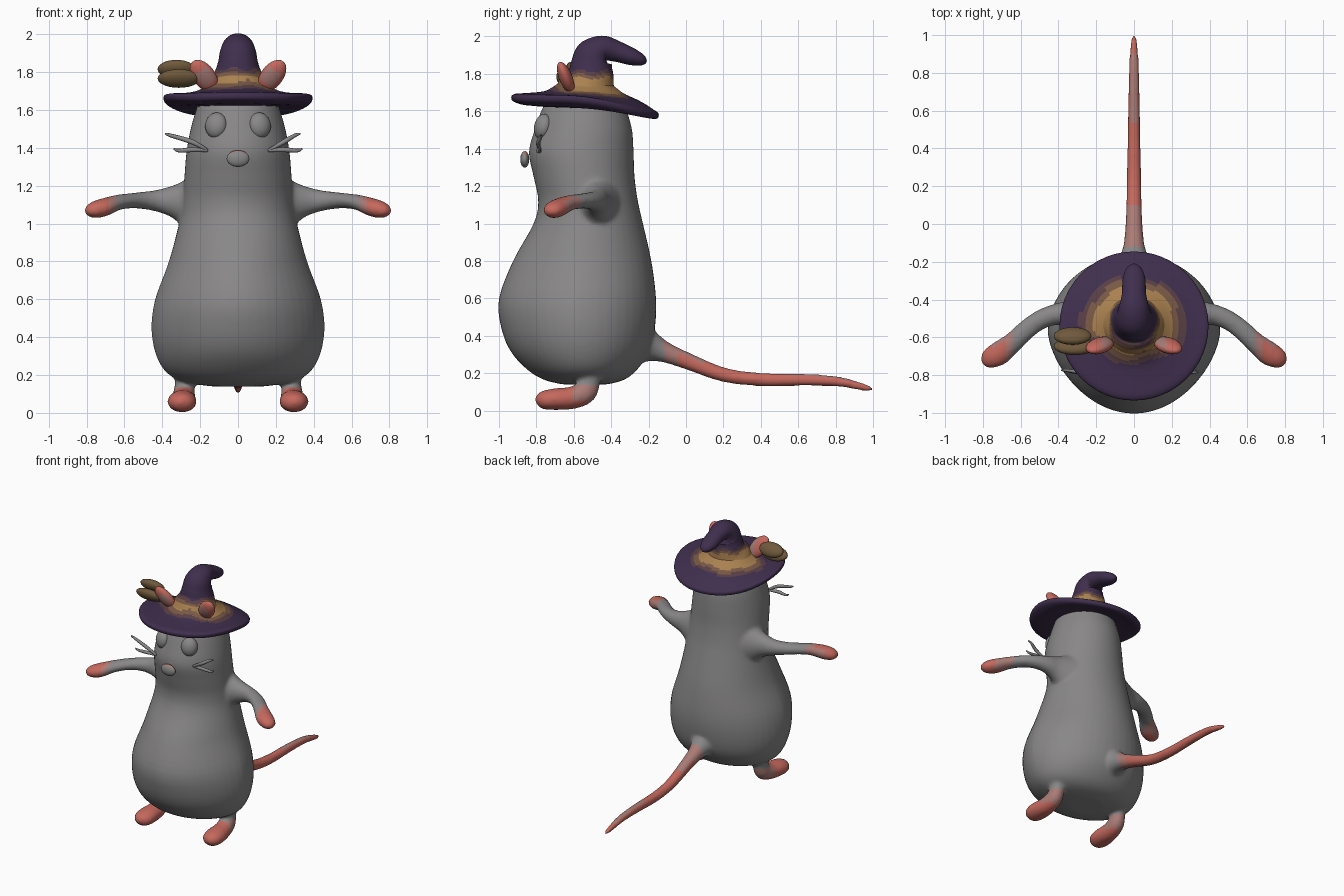
import bpy, bmesh, math
from mathutils import Vector, Matrix, Euler

cube = bpy.data.objects.get("Cube")
if cube:
    bpy.data.objects.remove(cube, do_unlink=True)


def material(name, rgb):
    m = bpy.data.materials.new(name)
    m.use_nodes = True
    m.diffuse_color = (*rgb, 1)
    bsdf = next(n for n in m.node_tree.nodes if n.type == 'BSDF_PRINCIPLED')
    bsdf.inputs["Base Color"].default_value = (*rgb, 1)
    return m


grey = material("fur grey", (.25, .243, .243))
pink = material("skin pink", (.56, .14, .11))
dusty = material("dusty pink", (.4, .2, .18))
purple = material("hat purple", (.05, .028, .075))
plum = material("hat plum brown", (.1, .05, .06))
brown = material("hat brown", (.19, .1, .06))
tan = material("band tan", (.4, .22, .08))
olive = material("nut brown", (.16, .1, .045))


def spline(pts, steps):
    """Catmull-Rom interpolation of tuples of any length."""
    out = []
    for i in range(len(pts) - 1):
        p0, p1, p2, p3 = (pts[max(i - 1, 0)], pts[i], pts[i + 1], pts[min(i + 2, len(pts) - 1)])
        for k in range(steps):
            t = k / steps
            out.append([b + .5 * t * (c - a + t * (2 * a - 5 * b + 4 * c - d + t * (3 * (b - c) + d - a)))
                        for a, b, c, d in zip(p0, p1, p2, p3)])
    return out + [list(pts[-1])]


def loft(bm, pts, ref=(1, 0, 0), flat=False, steps=4, seg=32):
    """Closed tube through (x, y, z, radius along ref, radius across)."""
    pts = spline(pts, steps)
    centres = [Vector(p[:3]) for p in pts]
    rings = []
    for i, p in enumerate(pts):
        t = centres[min(i + 1, len(pts) - 1)] - centres[max(i - 1, 0)]
        t = Vector((0, 0, 1)) if flat else t.normalized()
        a = Vector(ref)
        a = (a - t * a.dot(t)).normalized()
        b = t.cross(a)
        rings.append([bm.verts.new(centres[i] + a * p[3] * math.cos(q) + b * p[4] * math.sin(q))
                      for q in (2 * math.pi * k / seg for k in range(seg))])
    faces = [bm.faces.new(rings[0][::-1]), bm.faces.new(rings[-1])]
    for r, s in zip(rings, rings[1:]):
        for k in range(seg):
            n = (k + 1) % seg
            faces.append(bm.faces.new((r[k], r[n], s[n], s[k])))
    bmesh.ops.recalc_face_normals(bm, faces=faces)
    return [v for r in rings for v in r]


def ellipsoid(bm, loc, radii, rot=(0, 0, 0)):
    mat = Matrix.LocRotScale(Vector(loc), Euler(rot), Vector(radii))
    bmesh.ops.create_uvsphere(bm, u_segments=24, v_segments=14, radius=1, matrix=mat)


def make(name, bm, mats):
    me = bpy.data.meshes.new(name)
    bm.to_mesh(me)
    bm.free()
    ob = bpy.data.objects.new(name, me)
    bpy.context.collection.objects.link(ob)
    for m in mats:
        me.materials.append(m)
    me.shade_smooth()
    return ob


def paint(ob, rule):
    for p in ob.data.polygons:
        p.material_index = rule(p.center, p.normal)


# Body with arms, legs and tail fused into one smooth skin
bm = bmesh.new()
# height, half width, front, back
profile = [(.14, .14, -.66, -.42), (.165, .29, -.76, -.33), (.22, .385, -.85, -.26), (.32, .438, -.94, -.195),
           (.45, .457, -.99, -.165), (.6, .438, -1, -.16), (.8, .365, -.925, -.185), (1, .312, -.815, -.23),
           (1.12, .293, -.79, -.257), (1.25, .283, -.815, -.275), (1.38, .272, -.84, -.28),
           (1.5, .25, -.81, -.288), (1.6, .222, -.775, -.315), (1.67, .2, -.74, -.34)]
trunk = loft(bm, [(0, (f + b) / 2, z, w, (b - f) / 2) for z, w, f, b in profile], flat=True, seg=48)
# Belly narrows towards the front
for v in trunk:
    depth = max(0, -.58 - v.co.y) / .42
    v.co.x *= 1 - .13 * depth * min(1, max(0, 1.1 - v.co.z) / .3)
for s in (1, -1):
    # Arm and hand
    loft(bm, [(s * x, y, z, h, w) for x, y, z, h, w in (
        (.18, -.48, 1.1, .2, .16), (.27, -.475, 1.11, .135, .105), (.34, -.475, 1.117, .088, .072),
        (.42, -.48, 1.12, .06, .056), (.5, -.51, 1.122, .046, .052), (.57, -.56, 1.12, .04, .052),
        (.64, -.625, 1.11, .041, .054),
        (.71, -.682, 1.085, .048, .064), (.76, -.71, 1.072, .044, .056), (.79, -.725, 1.066, .03, .04),
        (.808, -.732, 1.062, .008, .01))], ref=(0, 0, 1))
    # Leg and foot
    loft(bm, [(s * x, y, z, r, q) for x, y, z, r, q in (
        (.26, -.5, .34, .13, .13), (.275, -.51, .24, .08, .085), (.28, -.515, .17, .053, .06),
        (.285, -.54, .1, .058, .064), (.29, -.61, .068, .066, .06), (.295, -.7, .061, .077, .058),
        (.298, -.76, .056, .068, .05), (.3, -.79, .053, .044, .035), (.3, -.805, .05, .012, .01))])
# Tail
loft(bm, [(0, y, z, r, r) for y, z, r in (
    (-.3, .37, .14), (-.2, .345, .09), (-.12, .315, .058), (0, .268, .046), (.2, .192, .039), (.4, .166, .036),
    (.6, .165, .033), (.8, .157, .028), (.93, .13, .022), (.985, .117, .014), (1.005, .113, .007))], seg=16)
body = make("body", bm, [grey, pink, dusty])
remesh = body.modifiers.new("fuse", 'REMESH')
remesh.mode = 'VOXEL'
remesh.voxel_size = .012
soften = body.modifiers.new("soften", 'SMOOTH')
soften.factor = .5
soften.iterations = 8
skin = bpy.data.meshes.new_from_object(body.evaluated_get(bpy.context.evaluated_depsgraph_get()))
body.modifiers.clear()
body.data = skin
skin.materials.clear()
for m in (grey, pink, dusty):
    skin.materials.append(m)
skin.shade_smooth()


def skin_colour(c, n):
    if abs(c.x) > .64:                                   # hands
        return 2 if abs(c.x) < .68 or n.y > .35 and abs(c.x) < .75 else 1
    if c.y > -.12:                                       # tail
        pale = c.y < -.04 or c.y < .1 and n.z > .4 or .53 < c.y < .9 and n.z > .7
        return 2 if pale else 1
    if c.z < .135:                                       # feet
        return 2 if c.y > -.6 and (c.z > .05 or n.y > .5) else 1
    return 0


paint(body, skin_colour)

for s, side, reach in ((1, "left", .33), (-1, "right", .385)):
    # Eyes
    bm = bmesh.new()
    ellipsoid(bm, (s * .115, -.765, 1.518), (.06, .045, .069), (-.2, 0, s * .35))
    make(side + "_eye", bm, [grey])
    # Whiskers
    bm = bmesh.new()
    for x, z, y in ((reach, 1.475, -.775), (.34, 1.395, -.785)):
        loft(bm, [(s * .16, -.78, 1.385, .008, .008), (s * .24, -.79, (1.385 + z) / 2, .013, .012),
                  (s * (x - .03), y, z - .01, .01, .008), (s * x, y, z, .004, .004)], ref=(0, 0, 1), seg=8)
    make(side + "_whiskers", bm, [grey])
    # Ears, paler in the hollow and at the inner root
    bm = bmesh.new()
    mid = Vector((s * .18, -.643, 1.78))
    ellipsoid(bm, mid, (.06, .036, .1), (.45, s * .55, s * .25))
    ear = make(side + "_ear", bm, [pink, dusty])
    paint(ear, lambda c, n: int(n.y < -.8 and (c - mid).length < .06 or n.y > .1 and abs(c.x) < .175))

# Nose
bm = bmesh.new()
ellipsoid(bm, (0, -.862, 1.343), (.06, .024, .044))
nose = make("nose", bm, [grey, dusty])
paint(nose, lambda c, n: int(n.z > .55))

# Hat: thick drooping brim with a bent crown
bm = bmesh.new()
brim = loft(bm, [(0, -.54, z, r, r) for r, z in (
    (.12, 1.62), (.26, 1.612), (.34, 1.602), (.38, 1.605), (.394, 1.622), (.382, 1.645), (.3, 1.675),
    (.22, 1.698), (.18, 1.72), (.14, 1.75))], flat=True, steps=4, seg=48)
for v in brim:
    r = math.hypot(v.co.x, v.co.y + .54)
    v.co.z += (.035 * (v.co.x / .39) ** 4 - .12 * (v.co.y + .54)) * min(1, (r / .37) ** 2)
loft(bm, [(0, y, z, r, q) for y, z, r, q in (
    (-.535, 1.67, .19, .19), (-.525, 1.735, .16, .155), (-.51, 1.79, .128, .125), (-.505, 1.85, .106, .11),
    (-.49, 1.9, .096, .1), (-.44, 1.935, .08, .07), (-.37, 1.92, .064, .056), (-.29, 1.892, .06, .046),
    (-.235, 1.872, .04, .03), (-.212, 1.862, .01, .008))], seg=48, steps=6)
hat = make("hat", bm, [purple, plum, brown, tan])


def hat_colour(c, n):
    a = math.atan2(c.y + .51, c.x)
    wave = math.sin(5 * a + 1)
    r = math.hypot(c.x, (c.y + .51) * 1.22) + .012 * wave
    z = c.z + .008 * wave
    if z > 1.815 or r > .28 or n.z < -.3:
        return 0
    if z > 1.797 or r > .25:
        return 1
    return 2 if z > 1.78 or r > .215 else 3


paint(hat, hat_colour)
hat.data.set_sharp_from_angle(angle=math.radians(60))

# Charm of two stacked nut halves beside the right ear
bm = bmesh.new()
for x, y, z, length in ((-.325, -.593, 1.815, .1), (-.312, -.647, 1.766, .113)):
    ellipsoid(bm, (x, y, z), (length, .057, .037), (-.85, 0, 0))
make("nut_charm", bm, [olive])
